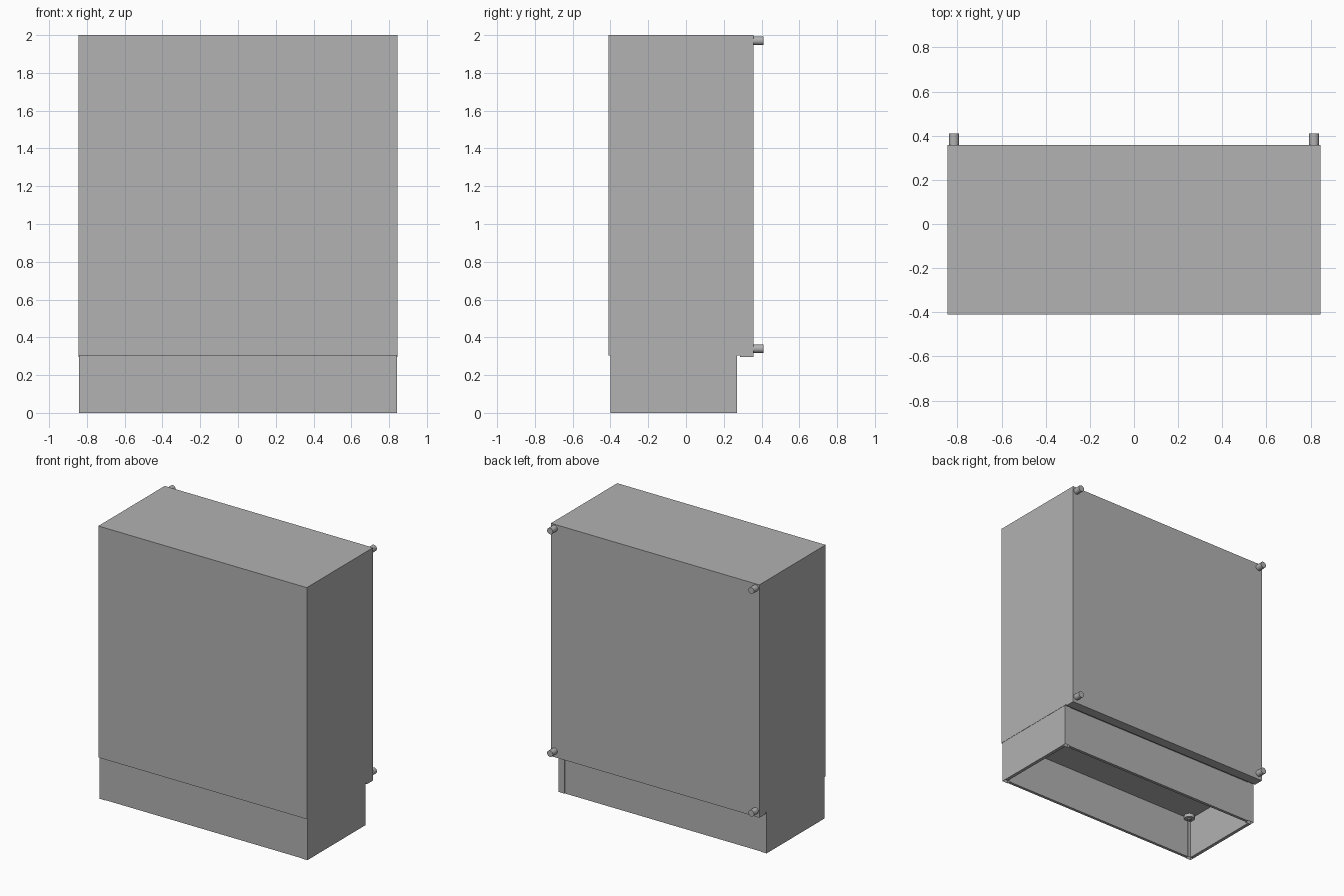
import bpy, bmesh, math
from mathutils import Matrix

if "Cube" in bpy.data.objects:
    bpy.data.objects.remove(bpy.data.objects["Cube"])

grey = bpy.data.materials.new("light_grey")
grey.diffuse_color = (0.445, 0.445, 0.445, 1)
grey.use_nodes = True
grey.node_tree.nodes["Principled BSDF"].inputs["Base Color"].default_value = grey.diffuse_color


def finish(name, bm):
    mesh = bpy.data.meshes.new(name)
    bmesh.ops.recalc_face_normals(bm, faces=bm.faces)
    bm.to_mesh(mesh)
    bm.free()
    mesh.materials.append(grey)
    ob = bpy.data.objects.new(name, mesh)
    bpy.context.collection.objects.link(ob)
    return ob


def box(name, x0, x1, y0, y1, z0, z1, hole=0):
    """Box between limits; hole > 0 hollows it from below with that wall."""
    bm = bmesh.new()
    size = Matrix.Diagonal((x1 - x0, y1 - y0, z1 - z0, 1))
    place = Matrix.Translation(((x0 + x1) / 2, (y0 + y1) / 2, (z0 + z1) / 2))
    bmesh.ops.create_cube(bm, size=1, matrix=place @ size)
    if hole:
        low = min(bm.faces, key=lambda f: f.calc_center_median().z)
        bmesh.ops.inset_region(bm, faces=[low], thickness=hole)
        bmesh.ops.translate(bm, verts=low.verts, vec=(0, 0, 0.02))
    return finish(name, bm)


def cylinder(name, centre, r, length, axis="Z"):
    bm = bmesh.new()
    rot = Matrix.Rotation(math.pi / 2, 4, "X") if axis == "Y" else Matrix()
    bmesh.ops.create_cone(bm, cap_ends=True, segments=32, radius1=r, radius2=r,
                          depth=length, matrix=Matrix.Translation(centre) @ rot)
    for f in bm.faces:
        f.smooth = len(f.verts) == 4
    for e in bm.edges:
        e.smooth = e.calc_face_angle(0) < 0.7
    return finish(name, bm)


W = 0.844            # half width
F, B = -0.41, 0.357  # body front and back
PF, PB = -0.40, 0.27 # plinth front and back

# Cabinet body with a lower lip along the back
box("cabinet_body", -W, W, F, B, 0.305, 2.0)
box("back_lip", -W, W, 0.285, B, 0.295, 0.305)

# Plinth: long boards set slightly back between the corner posts
box("plinth_front_board", -0.795, 0.795, PF + 0.004, PF + 0.025, 0, 0.305)
box("plinth_back_board", -0.795, 0.795, PB - 0.025, PB - 0.004, 0, 0.305)

for s, side in ((-1, "left"), (1, "right")):
    # Side boards and corner posts
    xs = sorted((s * (W - 0.002), s * (W - 0.026)))
    box(f"plinth_{side}_board", *xs, PF + 0.03, PB - 0.03, 0, 0.305)
    xp = sorted((s * (W - 0.002), s * 0.795))
    box(f"front_{side}_post", *xp, PF, PF + 0.03, 0, 0.305, hole=0.006)
    box(f"back_{side}_post", *xp, PB - 0.03, PB, 0, 0.305, hole=0.006)
    # Round bolts under the cabinet floor
    for y, end in ((-0.345, "front"), (0.215, "back")):
        cylinder(f"{end}_{side}_floor_bolt", (s * 0.785, y, 0.293), 0.036, 0.026)
        cylinder(f"{end}_{side}_bolt_tip", (s * 0.785, y, 0.276), 0.014, 0.01)
    # Spacer pegs on the back
    for z, end in ((1.97, "upper"), (0.34, "lower")):
        cylinder(f"{end}_{side}_back_peg", (s * 0.815, (B + 0.41) / 2, z),
                 0.023, 0.41 - B, "Y")
